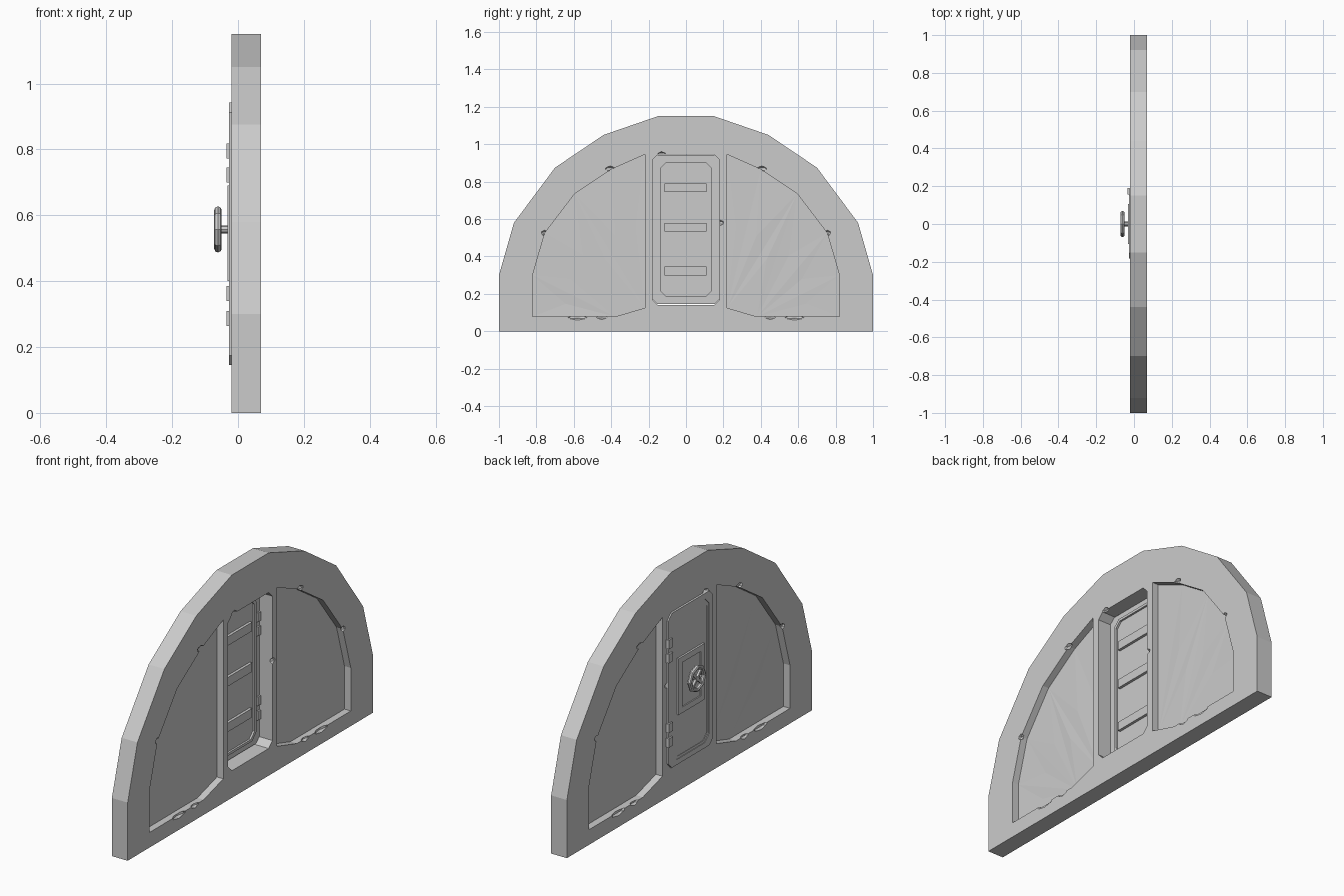
import bpy, bmesh, math, random
from mathutils import Vector

if "Cube" in bpy.data.objects:
    bpy.data.objects.remove(bpy.data.objects["Cube"])
random.seed(4)


def finish(bm, name):
    bmesh.ops.recalc_face_normals(bm, faces=bm.faces)
    mesh = bpy.data.meshes.new(name)
    bm.to_mesh(mesh)
    bm.free()
    ob = bpy.data.objects.new(name, mesh)
    bpy.context.collection.objects.link(ob)
    return ob


def plate(name, loops, x0, x1, waviness=0):
    """Fill closed (y, z) outlines, later ones being holes, and thicken along x."""
    bm = bmesh.new()
    for loop in loops:
        vs = [bm.verts.new((x0, y, z)) for y, z in loop]
        for a, b in zip(vs, vs[1:] + vs[:1]):
            bm.edges.new((a, b))
    bmesh.ops.triangle_fill(bm, use_beauty=True, edges=bm.edges[:], normal=(1, 0, 0))
    ext = bmesh.ops.extrude_face_region(bm, geom=bm.faces[:])
    moved = [g for g in ext["geom"] if isinstance(g, bmesh.types.BMVert)]
    bmesh.ops.translate(bm, verts=moved, vec=(x1 - x0, 0, 0))
    if waviness:
        caps = [f for f in bm.faces if abs(f.calc_center_median().x - (x0 + x1) / 2) > abs(x1 - x0) * .4]
        for v in bmesh.ops.poke(bm, faces=caps)["verts"]:
            v.co.x += random.uniform(-waviness, waviness)
    return finish(bm, name)


def box(name, x, y, z):
    return plate(name, [rect(y[0], y[1], z[0], z[1], 0)], x[0], x[1])


def rect(y0, y1, z0, z1, c):
    """Rectangle outline with cut corners of size c."""
    if c == 0:
        return [(y0, z0), (y1, z0), (y1, z1), (y0, z1)]
    return [(y0 + c, z0), (y1 - c, z0), (y1, z0 + c), (y1, z1 - c),
            (y1 - c, z1), (y0 + c, z1), (y0, z1 - c), (y0, z0 + c)]


def side(points, s):
    return [(s * y, z) for y, z in points]


# Arched wall with a doorway and two window bays
half = [(1, 0), (1, .3), (.92, .58), (.70, .875), (.44, 1.05), (.15, 1.15)]
arch = half + side(half[::-1], -1)
bay = [(.22, .125), (.38, .078), (.82, .078), (.82, .3), (.755, .525),
       (.595, .735), (.40, .865), (.22, .945)]
doorway = rect(-.18, .18, .14, .945, .03)
wall = plate("arched_wall", [arch, side(bay, 1), side(bay, -1), doorway], -.02, .07)

# Chipped stone edges around the bays and doorway
bm = bmesh.new()
chips = [(s * y, z, w) for s in (1, -1) for y, z, w in
         ((.58, .075, .06), (.45, .078, .035), (.757, .525, .02), (.405, .868, .03))]
chips += [(.18, .58, .025), (-.13, .945, .025)]
for y, z, w in chips:
    for x in (-.02, .07):
        vs = bmesh.ops.create_icosphere(bm, subdivisions=1, radius=1)["verts"]
        for v in vs:
            v.co = Vector((x + v.co.x * .016, y + v.co.y * w, z + v.co.z * .016))
cutter = finish(bm, "chip_cutter")
cutter.hide_render = True
cutter.hide_set(True)
mod = wall.modifiers.new("chips", "BOOLEAN")
mod.operation, mod.object, mod.solver = "DIFFERENCE", cutter, "EXACT"

# Uneven infill panels set inside the bays
for s, label in ((1, "right"), (-1, "left")):
    plate(label + "_infill_panel", [side(bay, s)], .018, .034, .004)

# Door frame, inner rim and door leaf
outer = rect(-.183, .183, .145, .942, .03)
inner = rect(-.15, .15, .172, .915, .035)
leaf = rect(-.135, .135, .185, .902, .03)
plate("door_frame", [outer, inner], -.027, -.004)
plate("door_rim", [inner, leaf], -.024, 0)
plate("door_leaf", [leaf], -.022, -.01)

# Cross bars on the inner face
for i, z in enumerate((.322, .557, .767)):
    box("cross_bar_%d" % i, (-.012, .004), (-.115, .11), (z - .023, z + .023))

# Hinges
for i, z in enumerate((.287, .362, .722, .795)):
    box("hinge_%d" % i, (-.035, .004), (.157, .19), (z - .023, z + .023))

# Lock plate with a raised rim
box("lock_plate", (-.026, -.02), (-.1, .1), (.405, .685))
plate("lock_plate_rim", [rect(-.105, .105, .4, .69, 0), rect(-.075, .075, .43, .66, 0)], -.032, -.02)

# Hand wheel: octagonal rim, shaft and spokes
WX, WZ = -.061, .557
bpy.ops.mesh.primitive_torus_add(major_segments=8, minor_segments=8, major_radius=.0585,
                                 minor_radius=.0115, location=(WX, 0, WZ),
                                 rotation=(0, math.pi / 2, 0))
bpy.context.object.name = "wheel_rim"
bpy.ops.mesh.primitive_cylinder_add(vertices=8, radius=.012, depth=.046, location=(-.045, 0, WZ),
                                    rotation=(0, math.pi / 2, 0))
bpy.context.object.name = "wheel_shaft"
for i in range(2):
    spoke = box("wheel_spoke_%d" % i, (-.006, .006), (-.056, .056), (-.006, .006))
    spoke.location = (WX, 0, WZ)
    spoke.rotation_euler.x = math.pi / 4 + i * math.pi / 2
